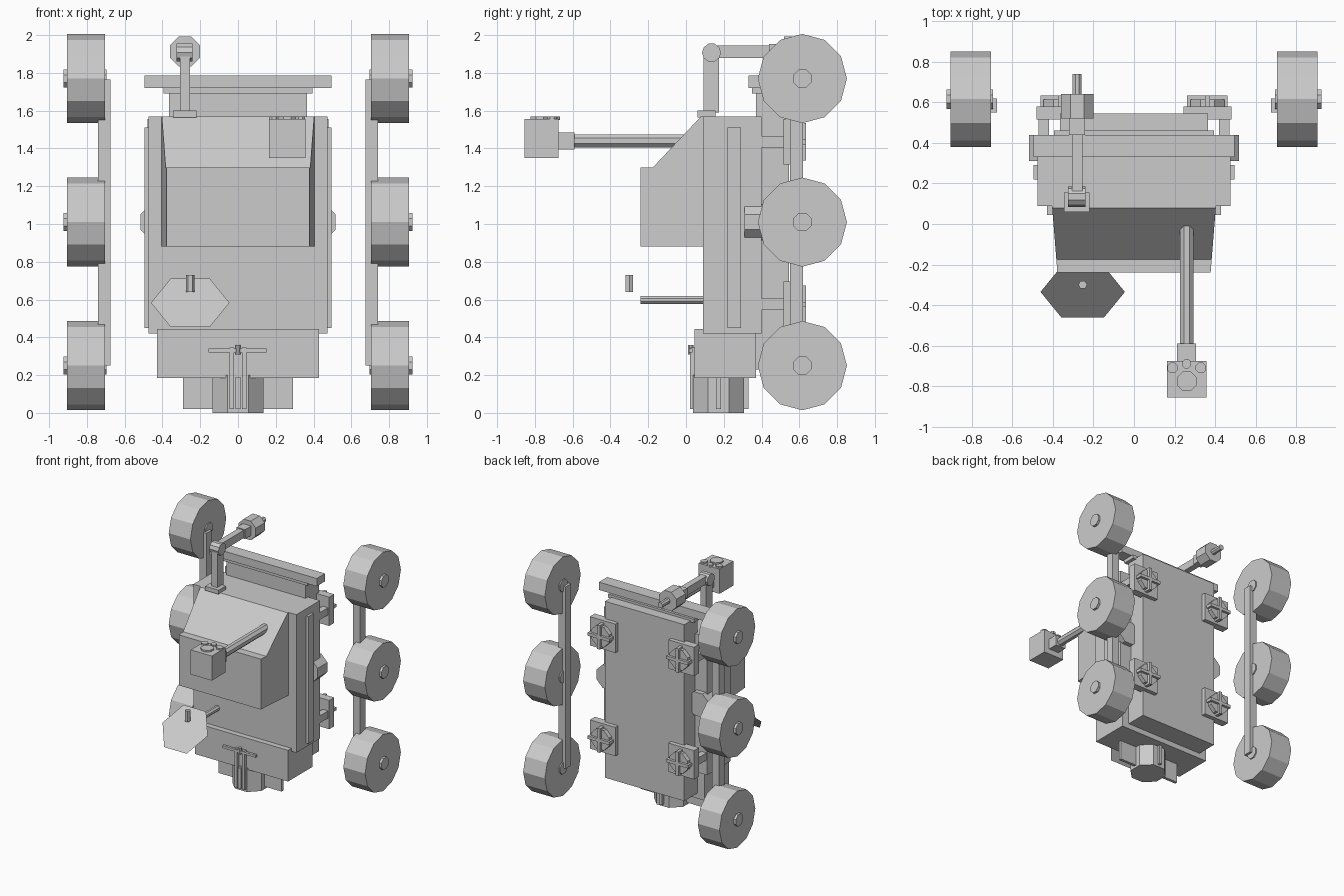
import bpy, bmesh, math
from mathutils import Vector

cube = bpy.data.objects.get("Cube")
if cube:
    bpy.data.objects.remove(cube, do_unlink=True)

grey = bpy.data.materials.new("plain_grey")
grey.use_nodes = True
grey.diffuse_color = (0.6, 0.6, 0.6, 1)
grey.node_tree.nodes["Principled BSDF"].inputs["Base Color"].default_value = grey.diffuse_color


def finish(name, bm):
    mesh = bpy.data.meshes.new(name)
    bm.to_mesh(mesh)
    bm.free()
    mesh.materials.append(grey)
    obj = bpy.data.objects.new(name, mesh)
    bpy.context.collection.objects.link(obj)
    return obj


def box(name, x, y, z):
    """Box from (low, high) ranges on each axis."""
    bm = bmesh.new()
    bmesh.ops.create_cube(bm, size=1)
    for v in bm.verts:
        v.co = [r[0] if c < 0 else r[1] for c, r in zip(v.co, (x, y, z))]
    return finish(name, bm)


def rod(name, start, end, radius, sides=8, turn=0.5):
    """Prism between two points; turn is in steps of one side."""
    a, b = Vector(start), Vector(end)
    axis = (b - a).normalized()
    up = Vector((0, 1, 0)) if abs(axis.z) > 0.9 else Vector((0, 0, 1))
    side = axis.cross(up)
    bm = bmesh.new()
    rings = []
    for p in (a, b):
        ring = []
        for i in range(sides):
            t = math.tau * (i + turn) / sides
            ring.append(bm.verts.new(p + radius * (math.cos(t) * up + math.sin(t) * side)))
        rings.append(ring)
        bm.faces.new(ring)
    for i in range(sides):
        j = (i + 1) % sides
        bm.faces.new((rings[0][i], rings[0][j], rings[1][j], rings[1][i]))
    bmesh.ops.recalc_face_normals(bm, faces=bm.faces)
    return finish(name, bm)


# Hull
box("hull", (-0.475, 0.475), (0.09, 0.4), (0.42, 1.57))
box("rear_slab", (-0.365, 0.365), (0.37, 0.545), (0.23, 1.7))
box("rear_cap", (-0.395, 0.395), (0.35, 0.46), (1.69, 1.72))
box("top_bar", (-0.495, 0.495), (0.33, 0.44), (1.72, 1.785))
box("lower_box", (-0.43, 0.43), (0.045, 0.37), (0.185, 0.445))

# Cabin: side profile, narrower toward the front
bm = bmesh.new()
profile = [(-0.24, 0.88), (-0.24, 1.3), (-0.175, 1.3), (0.08, 1.57), (0.1, 1.57), (0.1, 0.88)]
walls = [[bm.verts.new((s * (0.405 - 0.08 * (0.1 - y)), y, z)) for y, z in profile] for s in (-1, 1)]
for wall in walls:
    bm.faces.new(wall)
for i in range(len(profile)):
    j = (i + 1) % len(profile)
    bm.faces.new((walls[0][i], walls[0][j], walls[1][j], walls[1][i]))
bmesh.ops.recalc_face_normals(bm, faces=bm.faces)
finish("cabin", bm)

# Running gear, side rails, side tanks and rear thrusters
for s, label in ((1, "left"), (-1, "right")):
    for z, place in ((1.77, "upper"), (1.01, "middle"), (0.25, "lower")):
        rod(f"{label}_{place}_wheel", (s * 0.705, 0.616, z), (s * 0.905, 0.616, z), 0.236, 12, 0)
        rod(f"{label}_{place}_hub", (s * 0.695, 0.616, z), (s * 0.925, 0.616, z), 0.052)
    box(f"{label}_wheel_beam", sorted((s * 0.675, s * 0.74)), (0.55, 0.62), (0.25, 1.765))
    box(f"{label}_side_rail", sorted((s * 0.46, s * 0.495)), (0.22, 0.29), (0.45, 1.51))
    rod(f"{label}_side_tank", (s * 0.42, 0.31, 1.01), (s * 0.42, 0.44, 1.01), 0.105)
    for z, place in ((1.435, "upper"), (0.575, "lower")):
        name = f"{label}_{place}_thruster"
        x = s * 0.362
        box(name + "_base", (x - 0.118, x + 0.118), (0.515, 0.58), (z - 0.12, z + 0.12))
        box(name + "_peg", sorted((s * 0.42, s * 0.47)), (0.39, 0.52), (z - 0.03, z + 0.03))
        rod(name + "_disc", (x, 0.57, z), (x, 0.615, z), 0.09)
        box(name + "_cross_bar", (x - 0.1, x + 0.1), (0.575, 0.635), (z - 0.013, z + 0.013))
        box(name + "_cross_post", (x - 0.013, x + 0.013), (0.575, 0.635), (z - 0.1, z + 0.1))

# Nozzle with crossed fins under the lower box
rod("nozzle", (0, 0.172, 0), (0, 0.172, 0.2), 0.145)
box("wide_fin", (-0.29, 0.29), (0.16, 0.185), (0.02, 0.19))
box("deep_fin", (-0.012, 0.012), (0.02, 0.33), (0.02, 0.19))

# Front rack
box("rack_bar", (-0.155, 0.15), (0.015, 0.035), (0.32, 0.34))
for x in (-0.033, 0.033):
    box("rack_post", (x - 0.012, x + 0.012), (0.02, 0.05), (0.02, 0.345))
rod("rack_pin", (0, 0.025, 0.31), (0, 0.025, 0.36), 0.015)

# Dish: one thin hexagonal sheet facing back and down
bm = bmesh.new()
slope = math.sqrt(0.5)
sheet = []
for i in range(6):
    t = math.tau * i / 6
    d = 0.208 * math.sin(t) * slope
    sheet.append(bm.verts.new((-0.253 + 0.208 * math.cos(t), -0.335 + d, 0.583 + d)))
bm.faces.new(reversed(sheet))
finish("dish", bm)
rod("dish_feed", (-0.253, -0.3, 0.64), (-0.253, -0.3, 0.73), 0.022, 6)
rod("dish_arm", (-0.253, -0.24, 0.598), (-0.253, 0.095, 0.598), 0.023, 8)

# Front boom with instrument box
rod("boom", (0.26, -0.6, 1.44), (0.26, 0.02, 1.44), 0.037)
box("boom_collar", (0.213, 0.307), (-0.69, -0.59), (1.395, 1.485))
box("instrument_box", (0.163, 0.357), (-0.855, -0.675), (1.35, 1.555))
for x, y, r in ((0.26, -0.775, 0.052), (0.19, -0.71, 0.028), (0.33, -0.71, 0.028), (0.26, -0.69, 0.024)):
    rod("instrument_cap", (x, y, 1.55), (x, y, 1.568), r)

# Folded mast with sensor head
box("mast_foot", (-0.345, -0.22), (0.06, 0.155), (1.565, 1.6))
box("mast", (-0.307, -0.255), (0.092, 0.175), (1.59, 1.91))
rod("mast_elbow", (-0.325, 0.135, 1.907), (-0.24, 0.135, 1.907), 0.05, 10)
box("mast_arm", (-0.307, -0.255), (0.135, 0.53), (1.88, 1.945))
box("sensor_collar", (-0.32, -0.242), (0.44, 0.53), (1.875, 1.953))
rod("sensor_head", (-0.28, 0.52, 1.913), (-0.28, 0.64, 1.913), 0.086)
rod("sensor_tip", (-0.28, 0.63, 1.913), (-0.28, 0.74, 1.913), 0.024)
